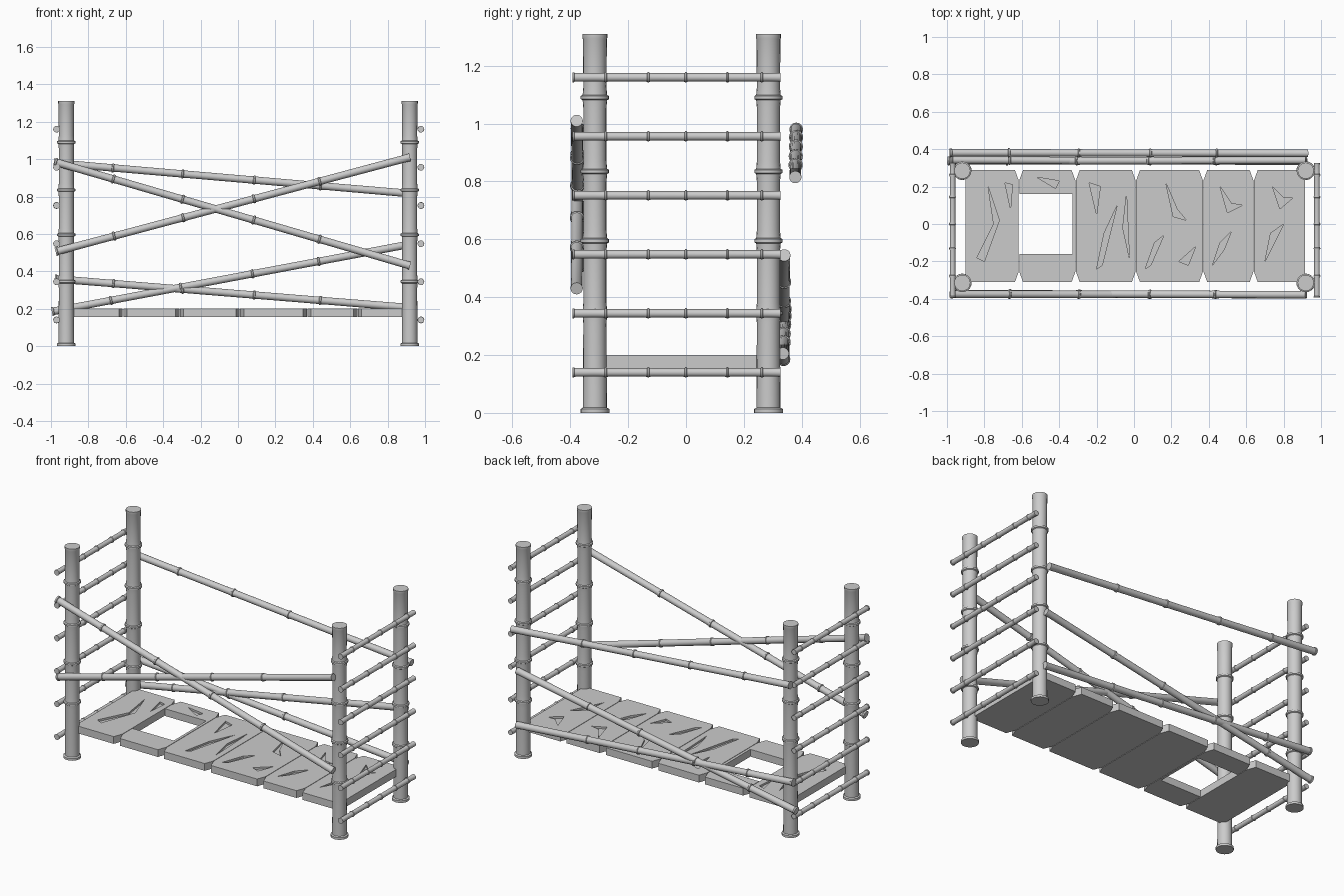
import bpy, bmesh, math
from mathutils import Vector

if "Cube" in bpy.data.objects:
    bpy.data.objects.remove(bpy.data.objects["Cube"])


def make_object(name, bm, smooth=False):
    bmesh.ops.recalc_face_normals(bm, faces=bm.faces)
    me = bpy.data.meshes.new(name)
    bm.to_mesh(me)
    bm.free()
    if smooth:
        me.polygons.foreach_set("use_smooth", [True] * len(me.polygons))
        me.set_sharp_from_angle(angle=math.radians(40))
    ob = bpy.data.objects.new(name, me)
    bpy.context.collection.objects.link(ob)
    return ob


def lathe(name, p0, p1, profile, sides=20):
    """Capped round bar from p0 to p1; profile = (distance, radius) pairs."""
    p0, p1 = Vector(p0), Vector(p1)
    d = (p1 - p0).normalized()
    rot = d.to_track_quat('Z', 'Y')
    bm = bmesh.new()
    rings = []
    for s, r in profile:
        rings.append([bm.verts.new(p0 + rot @ Vector((
            r * math.cos(2 * math.pi * i / sides),
            r * math.sin(2 * math.pi * i / sides), s))) for i in range(sides)])
    for a, b in zip(rings, rings[1:]):
        for i in range(sides):
            j = (i + 1) % sides
            bm.faces.new((a[i], a[j], b[j], b[i]))
    bm.faces.new(rings[0][::-1])
    bm.faces.new(rings[-1])
    return make_object(name, bm, True)


def bamboo(name, p0, p1, r, nodes, bump, half, end):
    """Bamboo cane: slim segments, a raised joint at each node, flared ends."""
    length = (Vector(p1) - Vector(p0)).length
    prof = [(0, end), (half * 1.5, end), (half * 2, r * 1.04)]
    for f in nodes:
        s = f * length
        prof += [(s - half * 4, r), (s - half, r * 1.06), (s - half * 0.6, bump),
                 (s + half * 0.6, bump), (s + half, r * 1.06), (s + half * 4, r)]
    prof += [(length - half * 2, r * 1.04), (length - half * 1.5, r * 1.08),
             (length, r * 1.08)]
    return lathe(name, p0, p1, prof, 20)


def prism(name, pts, z0, z1):
    bm = bmesh.new()
    lo = [bm.verts.new((x, y, z0)) for x, y in pts]
    hi = [bm.verts.new((x, y, z1)) for x, y in pts]
    n = len(pts)
    bm.faces.new(lo[::-1])
    bm.faces.new(hi)
    for i in range(n):
        j = (i + 1) % n
        bm.faces.new((lo[i], lo[j], hi[j], hi[i]))
    return make_object(name, bm)


# Four upright corner posts
H = 1.31
for sx, side in ((-1, "left"), (1, "right")):
    for y, depth in ((-0.315, "front"), (0.285, "back")):
        x = 0.918 * sx
        bamboo(f"{depth}_{side}_post", (x, y, 0), (x, y, H), 0.040,
               [z / H for z in (0.345, 0.595, 0.835, 1.09)], 0.049, 0.009, 0.05)

# Ladder rungs on both ends
for x, side in ((-0.97, "left"), (0.978, "right")):
    for i in range(6):
        z = 0.14 + 0.204 * i
        bamboo(f"{side}_rung_{i + 1}", (x, -0.393, z), (x, 0.327, z), 0.0145,
               (0.16, 0.365, 0.545, 0.745, 0.91), 0.018, 0.004, 0.0175)

# Crossed side poles, front and back
poles = {
    "front_falling_pole": ((-0.98, -0.375, 0.985), (0.92, -0.378, 0.43)),
    "front_rising_pole": ((-0.975, -0.372, 0.505), (0.92, -0.378, 1.01)),
    "back_top_pole": ((-0.985, 0.381, 0.98), (0.93, 0.378, 0.815)),
    "back_rising_pole": ((-0.995, 0.337, 0.185), (0.92, 0.34, 0.545)),
    "back_falling_pole": ((-0.98, 0.342, 0.36), (0.925, 0.335, 0.205)),
}
for name, (a, b) in poles.items():
    bamboo(name, a, b, 0.0195, (0.165, 0.36, 0.56, 0.745), 0.0245, 0.006, 0.0235)

# Worn cracks gouged into the deck top, per plank index
cracks = {
    0: [[(-0.84, -0.18), (-0.80, -0.20), (-0.72, 0.02), (-0.78, 0.20), (-0.75, 0.0)],
        [(-0.69, 0.22), (-0.66, 0.08), (-0.65, 0.21)]],
    1: [[(-0.52, 0.25), (-0.42, 0.19), (-0.40, 0.23)]],
    2: [[(-0.20, -0.24), (-0.17, -0.22), (-0.09, 0.10), (-0.16, -0.05)],
        [(-0.24, 0.22), (-0.20, 0.05), (-0.18, 0.20)],
        [(-0.04, 0.16), (-0.06, -0.02), (-0.025, -0.18)]],
    3: [[(0.06, -0.24), (0.09, -0.22), (0.16, -0.06), (0.11, -0.10)],
        [(0.17, 0.22), (0.21, 0.04), (0.28, 0.02), (0.23, 0.08)],
        [(0.24, -0.20), (0.33, -0.12), (0.29, -0.22)]],
    4: [[(0.42, -0.22), (0.46, -0.10), (0.52, -0.04), (0.48, -0.14)],
        [(0.46, 0.20), (0.50, 0.06), (0.58, 0.10), (0.52, 0.11)]],
    5: [[(0.70, -0.20), (0.73, -0.05), (0.80, 0.0), (0.75, -0.10)],
        [(0.74, 0.20), (0.78, 0.08), (0.85, 0.14), (0.80, 0.14)]],
}

# Deck planks, clipped at the corners so neighbours form V notches
edges = [-0.90, -0.615, -0.312, 0.01, 0.37, 0.64, 0.915]
Y0, Y1, GAP, NX, NY = -0.31, 0.288, 0.0015, 0.02, 0.055
for i, (a, b) in enumerate(zip(edges, edges[1:])):
    left = a + (GAP if i else 0)
    right = b - (GAP if i < 5 else 0)
    nl, nr = (NX if i else 0), (NX if i < 5 else 0)
    pts = [(left + nl, Y0), (right - nr, Y0)]
    if nr:
        pts += [(right, Y0 + NY), (right, Y1 - NY)]
    pts += [(right - nr, Y1), (left + nl, Y1)]
    if nl:
        pts.append((left, Y1 - NY))
        if i == 1:  # square hatch hole
            pts += [(left, 0.16), (-0.33, 0.16), (-0.33, -0.16), (left, -0.16)]
        pts.append((left, Y0 + NY))
    plank = prism(f"deck_plank_{i + 1}", pts, 0.155, 0.2)
    for k, shape in enumerate(cracks[i]):
        cutter = prism(f"crack_cutter_{i + 1}_{k + 1}", shape, 0.188, 0.23)
        cutter.hide_render = True
        cutter.display_type = 'WIRE'
        mod = plank.modifiers.new("crack", 'BOOLEAN')
        mod.operation = 'DIFFERENCE'
        mod.solver = 'EXACT'
        mod.object = cutter
